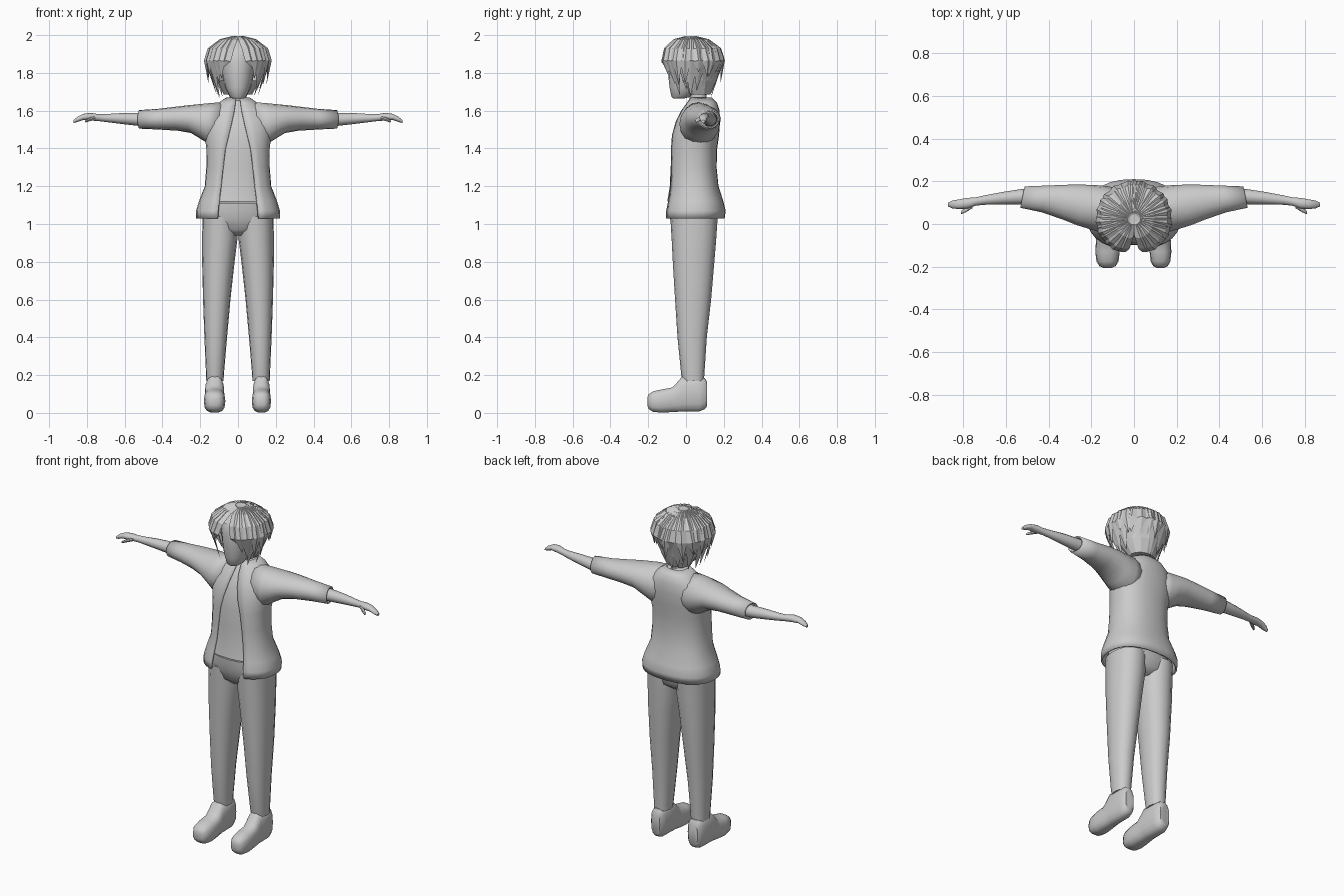
import bpy, bmesh, math, random
from mathutils import Vector

random.seed(4)
grey = bpy.data.materials.new("plain grey")
grey.diffuse_color = (0.6, 0.6, 0.6, 1)


def finish(name, bm, smooth=40, recalc=True):
    if recalc:
        bmesh.ops.recalc_face_normals(bm, faces=bm.faces)
    me = bpy.data.meshes.new(name)
    bm.to_mesh(me)
    bm.free()
    me.materials.append(grey)
    ob = bpy.data.objects.new(name, me)
    bpy.context.collection.objects.link(ob)
    if smooth:
        bpy.ops.object.select_all(action='DESELECT')
        ob.select_set(True)
        bpy.context.view_layer.objects.active = ob
        bpy.ops.object.shade_smooth_by_angle(angle=math.radians(smooth))
    return ob


def power(v, p):
    return math.copysign(abs(v) ** p, v)


def loft(name, axis, rings, sides=16, p=0.9, flip=1, caps=True, tilt=0, smooth=40):
    """Rings are (position along axis, u min, u max, v min, v max)."""
    bm = bmesh.new()
    rows = []
    for a, u0, u1, v0, v1 in rings:
        row = []
        for i in range(sides):
            t = 2 * math.pi * i / sides
            du = power(math.cos(t), p) * (u1 - u0) / 2
            u, v = (u0 + u1) / 2 + du, (v0 + v1) / 2 + power(math.sin(t), p) * (v1 - v0) / 2
            q = {'x': (a - tilt * du, u, v), 'y': (u, a, v), 'z': (u, v, a)}[axis]
            row.append(bm.verts.new((q[0] * flip, q[1], q[2])))
        rows.append(row)
    for r, s in zip(rows, rows[1:]):
        for i in range(sides):
            j = (i + 1) % sides
            bm.faces.new((r[i], r[j], s[j], s[i]))
    if caps:
        bm.faces.new(rows[0])
        bm.faces.new(rows[-1])
    return finish(name, bm, smooth)


def thicken(ob, t):
    m = ob.modifiers.new("thickness", 'SOLIDIFY')
    m.thickness, m.offset = t, -1


# Open jacket: z, half width, front y, back y, half opening
coat = [(1.03, .222, -.12, .205, .110), (1.07, .222, -.118, .21, .107), (1.12, .207, -.108, .198, .102),
        (1.20, .176, -.095, .172, .092), (1.30, .168, -.09, .162, .081), (1.40, .168, -.086, .165, .068),
        (1.47, .178, -.077, .175, .050), (1.54, .178, -.056, .18, .033), (1.60, .150, -.026, .178, .020),
        (1.64, .105, .003, .165, .014), (1.67, .062, .025, .135, .011)]
bm = bmesh.new()
rows, n = [], 24
for z, w, y0, y1, gap in coat:
    start = math.asin((gap / w) ** (1 / .85))
    row = []
    for i in range(n + 1):
        t = start + (2 * math.pi - 2 * start) * i / n
        row.append(bm.verts.new((w * power(math.sin(t), .85),
                                 (y0 + y1) / 2 - power(math.cos(t), .85) * (y1 - y0) / 2, z)))
    rows.append(row)
for r, s in zip(rows, rows[1:]):
    for i in range(n):
        bm.faces.new((r[i], r[i + 1], s[i + 1], s[i]))
thicken(finish("jacket", bm, 50, recalc=False), 0.012)

# Shirt and neck
loft("shirt", 'z', [(max(z, 1.09), -w + .016, w - .016, y0 + .009, y1 - .016)
                    for z, w, y0, y1, g in coat[2:]], 24, .85)
loft("neck", 'z', [(1.6, -.05, .05, .03, .13), (1.66, -.045, .045, .02, .11),
                   (1.76, -.045, .045, .01, .1)], 12)

# Trousers
loft("trouser_waist", 'z', [(.94, -.06, .06, -.03, .11), (.97, -.15, .15, -.066, .15),
                            (1.03, -.185, .185, -.085, .165), (1.07, -.176, .176, -.094, .16),
                            (1.112, -.165, .165, -.097, .155)], 20, .85)
legs = [(.17, .076, .168, -.018, .095), (.2, .075, .169, -.025, .097), (.4, .058, .178, -.045, .11),
        (.6, .040, .185, -.058, .133), (.8, .018, .19, -.07, .15), (.92, .003, .19, -.076, .16),
        (1.04, .002, .188, -.083, .168)]

# Shoes: y, half width, bottom z, top z
shoe = [(.112, .028, .035, .165), (.1, .038, .018, .185), (.07, .045, .006, .192), (-.02, .046, .005, .195),
        (-.06, .047, .004, .148), (-.075, .048, .003, .135), (-.13, .051, 0, .125), (-.175, .046, .005, .115),
        (-.197, .034, .02, .1), (-.205, .018, .04, .08)]

# Sleeves, forearms and hands, running out along x
sleeve = [(.08, -.03, .165, 1.42, 1.645), (.15, -.035, .178, 1.42, 1.64), (.2, -.02, .182, 1.452, 1.635),
          (.25, -.005, .184, 1.482, 1.63), (.32, .022, .184, 1.494, 1.622), (.42, .055, .18, 1.5, 1.61),
          (.522, .076, .176, 1.505, 1.603)]
arm = [(.42, .085, .165, 1.515, 1.595), (.53, .092, .163, 1.52, 1.588), (.62, .092, .149, 1.53, 1.587),
       (.70, .09, .134, 1.54, 1.582), (.74, .086, .125, 1.545, 1.582), (.78, .072, .122, 1.548, 1.588),
       (.82, .07, .115, 1.55, 1.583), (.85, .073, .11, 1.54, 1.568), (.87, .082, .1, 1.535, 1.55)]
thumb = [(.755, .075, .1, 1.552, 1.572), (.785, .056, .08, 1.544, 1.564),
         (.805, .047, .065, 1.538, 1.553), (.81, .048, .055, 1.539, 1.546)]

for side, s in (("left", 1), ("right", -1)):
    loft(side + "_trouser_leg", 'z', legs, 16, .9, s)
    k = 1 if s > 0 else 1.12
    loft(side + "_shoe", 'y', [(y, .124 - w * k, .124 + w * k, a, b) for y, w, a, b in shoe], 14, .75, s)
    thicken(loft(side + "_sleeve", 'x', sleeve, 16, 1, s, caps=False, tilt=.2), .008)
    loft(side + "_arm", 'x', arm, 12, 1, s)
    loft(side + "_thumb", 'x', thumb, 8, 1, s)

# Head
loft("head", 'z', [(1.664, -.028, .028, -.068, -.01), (1.675, -.045, .045, -.078, .03),
                   (1.72, -.066, .066, -.088, .09), (1.78, -.083, .083, -.095, .13),
                   (1.86, -.092, .092, -.098, .14), (1.92, -.082, .082, -.085, .12),
                   (1.96, -.05, .05, -.05, .08)], 18, .95)

# Hair base shell, cut away around the face
hair = loft("hair_base", 'z', [(1.685, -.075, .075, .01, .13), (1.76, -.112, .112, -.05, .163),
                               (1.85, -.145, .145, -.09, .183), (1.92, -.128, .128, -.092, .165),
                               (1.965, -.085, .085, -.055, .115), (1.988, -.02, .02, 0, .05)],
            14, 1, smooth=0)
bm = bmesh.new()
bm.from_mesh(hair.data)
bmesh.ops.delete(bm, geom=[f for f in bm.faces if f.calc_center_median().y < 0
                           and f.calc_center_median().z < 1.9], context='FACES')
bm.to_mesh(hair.data)
bm.free()

# Pointed hair locks, each a flattened four-sided spike bent over the skull
locks = bmesh.new()


def lock(angle, width, tip, tuck, bulge=1, turn=0):
    """Angle in degrees from the front; tip is the height of the point."""
    path = [(.02, 1.988, .35, 0), (.085, 1.972, .8, .1), (.145 * bulge, 1.925, 1, .3),
            (.165 * bulge, 1.86, .95, .6), (.165 * tuck, tip, 0, 1)]
    rows = []
    for r, z, w, k in path:
        a = math.radians(angle + turn * k)
        out = Vector((math.sin(a), -math.cos(a), 0))
        across = Vector((math.cos(a), math.sin(a), 0)) * w * width
        c = Vector((0, .025, min(z, 1.99))) + out * r
        lift = (out + Vector((0, 0, .6))) * .011
        if w:
            rows.append([locks.verts.new(q) for q in (c - across, c + lift, c + across, c - lift)])
        else:
            rows.append([locks.verts.new(c)] * 4)
    locks.faces.new(rows[0])
    for r, s in zip(rows, rows[1:]):
        for i in range(4):
            j = (i + 1) % 4
            q = [r[i], r[j], s[j], s[i]] if s[i] != s[j] else [r[i], r[j], s[i]]
            locks.faces.new(q)


for s in (1, -1):
    # Fringe parted over the forehead
    lock(s * 17, .03, 1.83, .93, .96, s * 12)
    lock(s * 30, .03, 1.77, .85, 1, s * 8)
    lock(s * 44, .034, 1.74, .76, 1, s * 5)
    # Sides and back
    for a in range(58, 180, 17):
        r = random.uniform
        lock(s * a, .04, 1.685 + r(-.02, .03), .66 + r(-.05, .05), 1, r(-5, 5))
        lock(s * (a + 8), .03, 1.77 + r(-.05, .04), .92 + r(-.04, .06), 1.03, r(-9, 9))
lock(180, .045, 1.665, .64)
finish("hair_locks", locks, 0)
